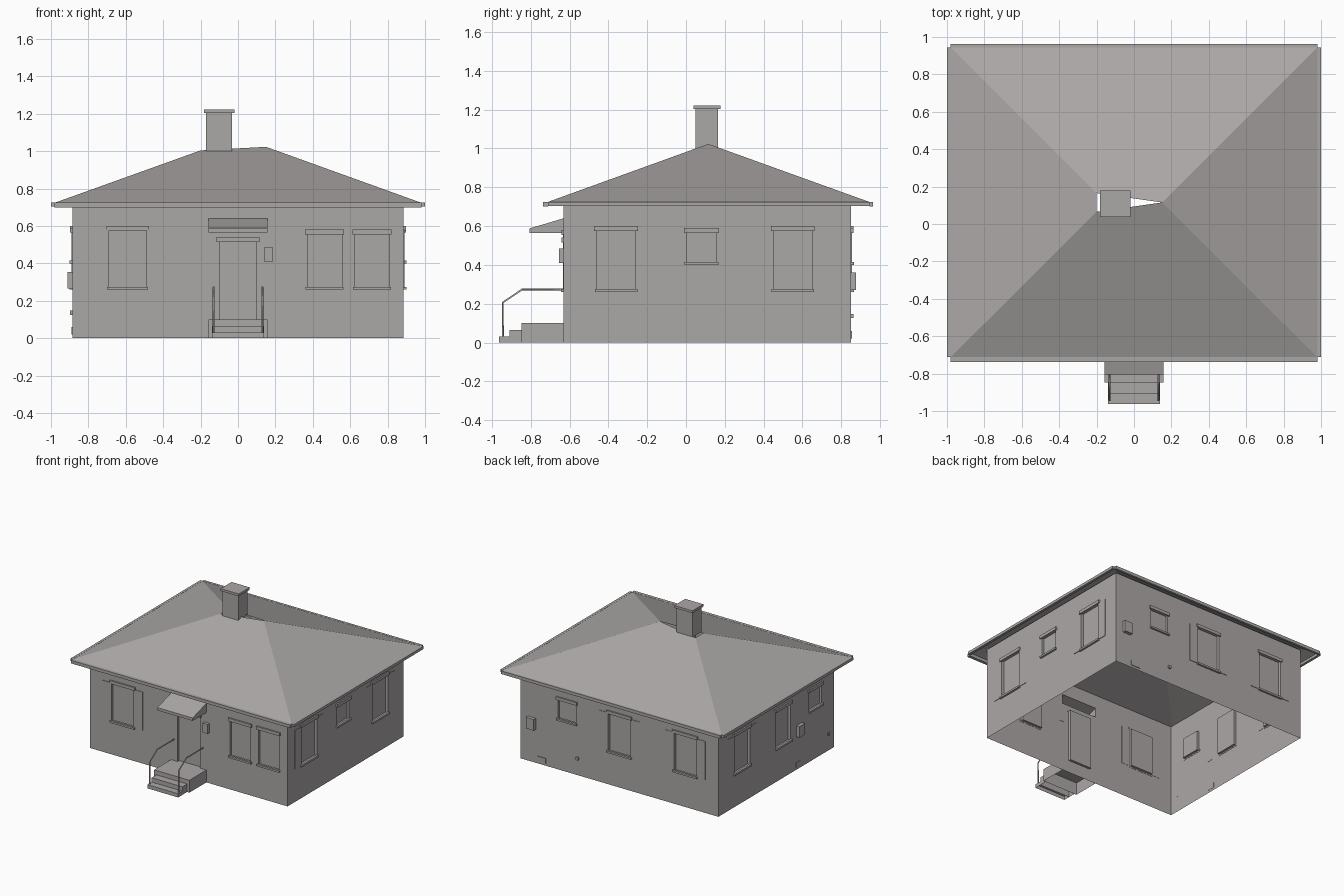
import bpy, bmesh
from mathutils import Vector

old = bpy.data.objects.get("Cube")
if old:
    bpy.data.objects.remove(old, do_unlink=True)

# One plain colour for the whole house
grey = bpy.data.materials.new("warm grey")
grey.use_nodes = True
COLOUR = (0.41, 0.39, 0.385, 1)
grey.diffuse_color = COLOUR
grey.node_tree.nodes["Principled BSDF"].inputs["Base Color"].default_value = COLOUR

HALF, FRONT, BACK, TOP = 0.885, -0.63, 0.85, 0.75

# Each side maps (along wall, outward, height) to model space
SIDES = {
    "front": lambda u, d, z: Vector((u, FRONT - d, z)),
    "back": lambda u, d, z: Vector((u, BACK + d, z)),
    "right": lambda u, d, z: Vector((HALF + d, u, z)),
    "left": lambda u, d, z: Vector((-HALF - d, u, z)),
}


def finish(name, bm):
    mesh = bpy.data.meshes.new(name)
    bm.to_mesh(mesh)
    bm.free()
    mesh.materials.append(grey)
    obj = bpy.data.objects.new(name, mesh)
    bpy.context.collection.objects.link(obj)
    return obj


def box(name, a, b, open_sides=()):
    """Box between two corners; faces looking along open_sides are left out."""
    lo = Vector([min(p) for p in zip(a, b)])
    hi = Vector([max(p) for p in zip(a, b)])
    bm = bmesh.new()
    bmesh.ops.create_cube(bm, size=1)
    bm.normal_update()
    gone = [f for f in bm.faces if any(f.normal.dot(Vector(s)) > 0.9 for s in open_sides)]
    bmesh.ops.delete(bm, geom=gone, context="FACES")
    for v in bm.verts:
        v.co = Vector([(lo[i] + hi[i]) / 2 + v.co[i] * (hi[i] - lo[i]) for i in range(3)])
    return finish(name, bm)


def shell(name, points, faces):
    bm = bmesh.new()
    vs = [bm.verts.new(p) for p in points]
    for f in faces:
        bm.faces.new([vs[i] for i in f])
    return finish(name, bm)


def plate(name, side, u0, u1, z0, z1, depth):
    at = SIDES[side]
    return box(name, at(u0, -0.002, z0), at(u1, depth, z1))


def wall(side, u_lo, u_hi, holes, through=()):
    """Wall sheet with recessed panes at holes and gaps at through."""
    at = SIDES[side]
    outward = at(0, 1, 0) - at(0, 0, 0)
    every = list(holes) + list(through)
    us = sorted({u_lo, u_hi, *[h[0] for h in every], *[h[1] for h in every]})
    zs = sorted({0, TOP, *[h[2] for h in every], *[h[3] for h in every]})
    bm = bmesh.new()
    grid = [[bm.verts.new(at(u, 0, z)) for z in zs] for u in us]
    panes = []
    for i in range(len(us) - 1):
        for j in range(len(zs) - 1):
            cu, cz = (us[i] + us[i + 1]) / 2, (zs[j] + zs[j + 1]) / 2
            inside = lambda h: h[0] < cu < h[1] and h[2] < cz < h[3]
            if any(inside(h) for h in through):
                continue
            f = bm.faces.new((grid[i][j], grid[i + 1][j], grid[i + 1][j + 1], grid[i][j + 1]))
            f.normal_update()
            if f.normal.dot(outward) < 0:
                f.normal_flip()
            if any(inside(h) for h in holes):
                panes.append(f)
    new = bmesh.ops.extrude_face_region(bm, geom=panes)["geom"]
    bmesh.ops.delete(bm, geom=[f for f in panes if f.is_valid], context="FACES_ONLY")
    bmesh.ops.translate(bm, vec=-outward * 0.02,
                        verts=[v for v in new if isinstance(v, bmesh.types.BMVert)])
    finish(side + "_wall", bm)


# Windows: (centre, half width, bottom, top, has shutters)
WINDOWS = {
    "front": [(-0.59, 0.10, 0.27, 0.58, True), (0.463, 0.092, 0.27, 0.56, False),
              (0.717, 0.092, 0.27, 0.56, False)],
    "back": [(-0.59, 0.10, 0.27, 0.58, True), (0, 0.10, 0.27, 0.58, True),
             (0.47, 0.08, 0.41, 0.57, False)],
    "right": [(-0.36, 0.10, 0.27, 0.58, True), (0.08, 0.078, 0.41, 0.57, False),
              (0.55, 0.10, 0.27, 0.58, True)],
    "left": [(-0.39, 0.08, 0.41, 0.57, False), (0.02, 0.092, 0.27, 0.57, False),
             (0.55, 0.10, 0.27, 0.58, True)],
}
DOOR = (-0.10, 0.10, 0.10, 0.52)
CANOPY = (-0.158, 0.158, 0.565, 0.64)

for side, windows in WINDOWS.items():
    holes = [(c - w, c + w, lo, hi) for c, w, lo, hi, _ in windows]
    is_front = side == "front"
    ends = (-HALF, HALF) if side in ("front", "back") else (FRONT, BACK)
    wall(side, *ends, holes + [DOOR] * is_front, [CANOPY] * is_front)
    for n, (c, w, lo, hi, shutters) in enumerate(windows, 1):
        tag = f"{side}_window_{n}_"
        plate(tag + "lintel", side, c - w - 0.013, c + w + 0.013, hi - 0.005, hi + 0.02, 0.012)
        plate(tag + "sill", side, c - w - 0.01, c + w + 0.01, lo - 0.01, lo + 0.005, 0.015)
        if shutters:
            for s, word in ((-1, "low"), (1, "high")):
                plate(tag + word + "_shutter", side, c + s * w, c + s * (w + 0.08), lo, hi, 0.004)

# Door trim and wall fittings
plate("door_lintel", "front", -0.115, 0.115, 0.515, 0.54, 0.012)
plate("letter_box", "front", 0.14, 0.187, 0.41, 0.485, 0.025)
plate("back_meter_box", "back", 0.75, 0.82, 0.27, 0.36, 0.027)
plate("left_meter_box", "left", -0.22, -0.15, 0.265, 0.355, 0.027)
plate("back_vent", "back", 0.66, 0.74, 0.02, 0.06, 0.005)
plate("left_vent", "left", -0.20, -0.14, 0.02, 0.06, 0.005)
plate("back_tap", "back", 0.365, 0.385, 0.125, 0.147, 0.012)
plate("left_tap", "left", -0.563, -0.543, 0.125, 0.147, 0.012)

# Hipped roof, with a narrow gap in the ridge around the chimney
EX, EF, EB, EZ = 0.98, -0.712, 0.945, 0.724
shell("roof",
      [(-EX, EF, EZ), (EX, EF, EZ), (EX, EB, EZ), (-EX, EB, EZ),
       (0.15, 0.115, 1.023), (-0.2, 0.065, 1.004), (-0.2, 0.165, 1.004)],
      [(0, 1, 4, 5), (1, 2, 4), (2, 3, 6, 4), (3, 0, 5, 6)])

# Gutters along the eaves
box("front_gutter", (-EX, -0.737, 0.70), (EX, EF, 0.725))
box("back_gutter", (-EX, EB, 0.70), (EX, 0.963, 0.725))
for s, word in ((-1, "left"), (1, "right")):
    box(word + "_gutter", (s * EX, EF, 0.703), (s, EB, 0.725))

# Chimney
box("chimney", (-0.172, 0.05, 1.0), (-0.032, 0.165, 1.205))
box("chimney_cap", (-0.182, 0.038, 1.203), (-0.02, 0.178, 1.222))

# Sloping canopy over the door, hollow underneath
u0, u1, low, high = CANOPY
shell("door_canopy",
      [(u0, FRONT, high), (u1, FRONT, high), (u1, -0.805, 0.588), (u0, -0.805, 0.588),
       (u0, FRONT, low), (u1, FRONT, low), (u1, -0.805, low), (u0, -0.805, low)],
      [(0, 3, 2, 1), (3, 7, 6, 2), (1, 2, 6, 5), (0, 4, 7, 3)])

# Entrance steps, hollow below and behind
HOLLOW = ((0, 0, -1), (0, 1, 0))
edge = FRONT
for n, (w, y, z) in enumerate([(0.158, -0.847, 0.10), (0.138, -0.908, 0.065),
                               (0.138, -0.963, 0.03)], 1):
    box(f"step_{n}", (-w, edge, 0), (w, y, z), HOLLOW)
    edge = y

# Handrails
for s, word in ((-1, "left"), (1, "right")):
    curve = bpy.data.curves.new(word + "_handrail", "CURVE")
    curve.dimensions = "3D"
    curve.bevel_depth = 0.005
    curve.bevel_resolution = 1
    curve.use_fill_caps = True
    path = [(-0.943, 0.03), (-0.943, 0.207), (-0.845, 0.273), (FRONT, 0.273)]
    spline = curve.splines.new("POLY")
    spline.points.add(len(path) - 1)
    for p, (y, z) in zip(spline.points, path):
        p.co = (s * 0.13, y, z, 1)
    curve.materials.append(grey)
    bpy.context.collection.objects.link(bpy.data.objects.new(word + "_handrail", curve))
